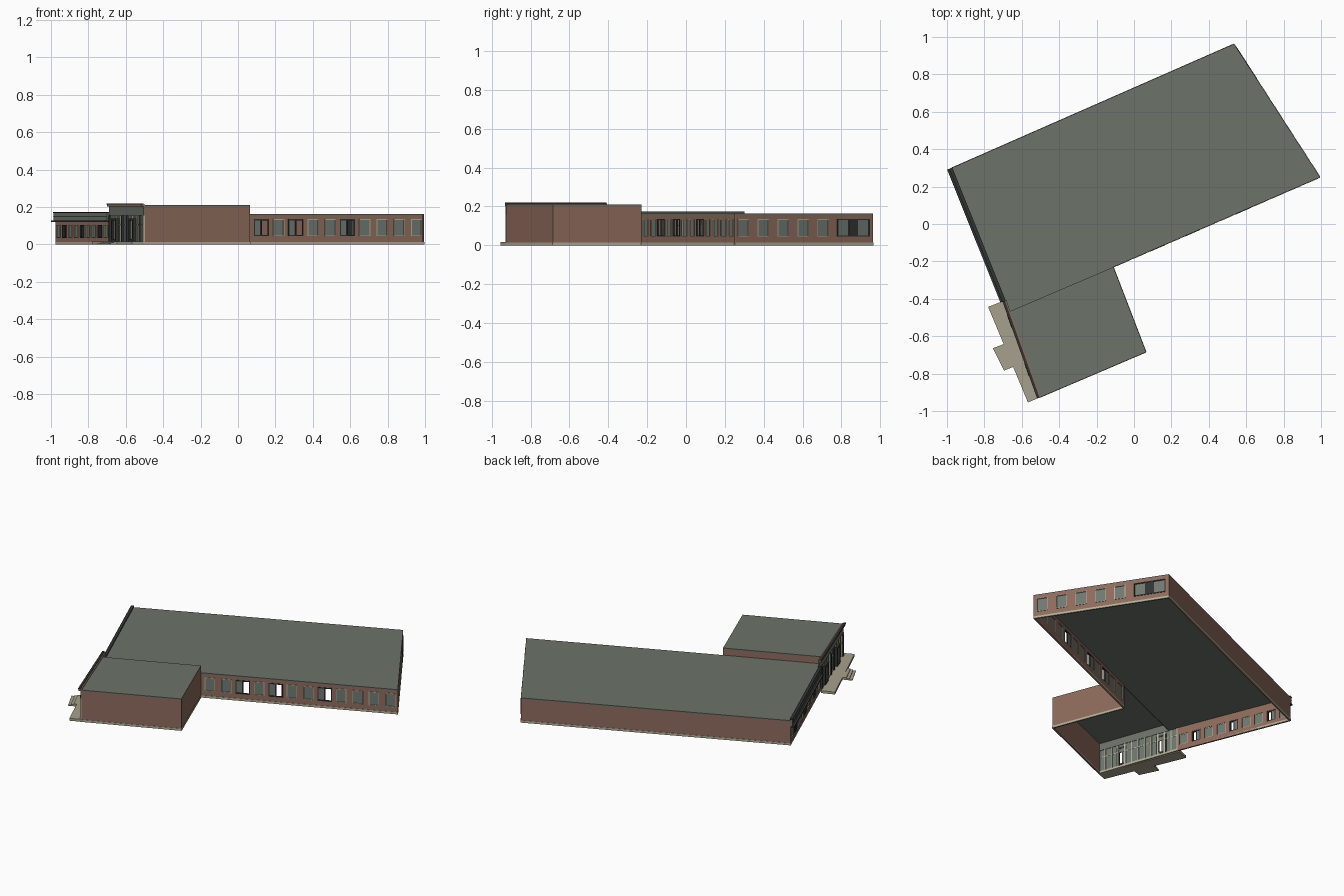
import bpy, bmesh
from mathutils import Vector

cube = bpy.data.objects.get("Cube")
if cube:
    bpy.data.objects.remove(cube, do_unlink=True)


def material(name, r, g, b):
    m = bpy.data.materials.new(name)
    m.use_nodes = True
    m.diffuse_color = (r, g, b, 1)
    m.node_tree.nodes["Principled BSDF"].inputs["Base Color"].default_value = (r, g, b, 1)
    return m


BRICK = material("brick", .27, .147, .107)
ROOF = material("roof_grey_green", .15, .17, .143)
GLASS = material("window_grey", .16, .19, .165)
CREAM = material("cream_trim", .46, .42, .31)
STONE = material("paving_stone", .39, .35, .265)
DARK = material("dark_frame", .03, .034, .031)


def prism(bm, outline, z0, z1):
    """Extrude an outline listed anticlockwise."""
    low = [bm.verts.new((x, y, z0)) for x, y in outline]
    high = [bm.verts.new((x, y, z1)) for x, y in outline]
    bm.faces.new(low[::-1])
    bm.faces.new(high)
    n = len(outline)
    for i in range(n):
        j = (i + 1) % n
        bm.faces.new((low[i], low[j], high[j], high[i]))


def finish(name, bm, mat):
    mesh = bpy.data.meshes.new(name)
    bm.to_mesh(mesh)
    bm.free()
    mesh.materials.append(mat)
    bpy.context.collection.objects.link(bpy.data.objects.new(name, mesh))


def slab(name, outline, z0, z1, mat):
    bm = bmesh.new()
    prism(bm, outline, z0, z1)
    finish(name, bm, mat)


class Run:
    """Straight stretch of wall; the outside is right of the direction p to q."""

    def __init__(self, name, p, q):
        self.name, self.p = name, Vector(p)
        span = Vector(q) - self.p
        self.length = span.length
        self.d = span.normalized()
        self.out = Vector((self.d.y, -self.d.x))
        self.parts = {}

    def block(self, part, mat, s0, s1, z0, z1, back=-.008, front=0):
        if s1 - s0 < .0005 or z1 - z0 < .0005:
            return
        bm = self.parts.setdefault(part, (bmesh.new(), mat))[0]
        prism(bm, [self.p + self.d * s + self.out * o for s, o in
                   ((s0, front), (s1, front), (s1, back), (s0, back))], z0, z1)

    def frame(self, part, mat, s0, s1, z0, z1, w, front=.003):
        self.block(part, mat, s0, s0 + w, z0, z1, -.006, front)
        self.block(part, mat, s1 - w, s1, z0, z1, -.006, front)
        self.block(part, mat, s0 + w, s1 - w, z0, z0 + w, -.006, front)
        self.block(part, mat, s0 + w, s1 - w, z1 - w, z1, -.006, front)

    def brick(self, z0, z1, windows=(), sill=0, head=0):
        """Brick wall with windows (centre, width, kind) between sill and head."""
        if not windows:
            self.block("wall", BRICK, 0, self.length, z0, z1)
            return
        self.block("wall", BRICK, 0, self.length, z0, sill)
        self.block("wall", BRICK, 0, self.length, head, z1)
        s = 0
        for c, w, kind in windows:
            a, b = c - w / 2, c + w / 2
            self.block("wall", BRICK, s, a, sill, head)
            s = b
            if kind == "plain":
                self.frame("window_frames", CREAM, a, b, sill, head, .004)
                self.block("window_panes", GLASS, a, b, sill, head, -.005, -.003)
                continue
            self.frame("dark_window_frames", DARK, a, b, sill, head, .006)
            if kind == "half_open":
                self.block("dark_window_frames", DARK, c - .003, c + .003, sill, head, -.006, .003)
                self.block("window_panes", GLASS, a, c, sill, head, -.005, -.003)
            else:
                self.block("window_panes", GLASS, a, b, sill, head, -.005, -.003)
                self.block("dark_window_frames", DARK, c - w * .14, c + w * .14, sill, head, -.006, .001)
        self.block("wall", BRICK, s, self.length, sill, head)

    def base(self):
        self.block("base", CREAM, 0, self.length, 0, .014, -.008, .002)

    def done(self):
        for part, (bm, mat) in self.parts.items():
            finish(self.name + "_" + part, bm, mat)


# Plan corners
west_back, west_mid, west_front = (-.975, .3), (-.69, -.41), (-.505, -.928)
wing_front, inner, wing_back = (.065, -.685), (-.11, -.23), (-.665, -.467)
east_front, back = (.995, .25), (.535, .963)

# Roofs
slab("main_roof", [west_back, west_mid, wing_back, inner, east_front, back], .156, .163, ROOF)
slab("wing_roof", [wing_back, west_front, wing_front, inner], .203, .21, ROOF)

# Plain brick walls
for name, p, q, z0, z1 in (("back", back, west_back, .0, .157),
                           ("wing_front", west_front, wing_front, 0, .206),
                           ("wing_side", wing_front, inner, 0, .206),
                           ("wing_upper_back", inner, wing_back, .163, .206)):
    run = Run(name, p, q)
    run.brick(z0, z1)
    if z0 == 0:
        run.base()
    run.done()

# Long front wall: regular windows, every third or so a half-open sliding pair
run = Run("long_front", inner, east_front)
step = run.length / 12
run.brick(0, .157, [((i + .55) * step, .088 if i in (2, 4, 7) else .064,
                     "half_open" if i in (2, 4, 7) else "plain") for i in range(12)], .045, .135)
run.base()
run.done()

# East end wall: five windows and one wide dark unit
run = Run("east_end", east_front, back)
L = run.length
run.brick(0, .157, [(L * (.062 + .144 * i), .07, "plain") for i in range(5)]
          + [(L * .857, L * .235, "wide")], .045, .135)
run.base()
run.done()

# West wall with sunshade and raised fascia
run = Run("west", west_back, west_mid)
L = run.length
step = L / 9
run.brick(0, .157, [((i + .5) * step, .056, "half_open" if i in (1, 4, 7) else "plain")
                    for i in range(9)], .035, .105)
run.base()
run.block("sunshade", DARK, 0, L, .12, .127, 0, .026)
run.block("fascia", ROOF, 0, L, .127, .168, 0, .012)
run.block("fascia_cap", DARK, 0, L, .168, .174, -.004, .015)
run.block("fascia_rail", DARK, 0, L, .146, .149, .012, .015)
run.done()

# Glazed entrance front
run = Run("entrance", west_mid, west_front)
L = run.length
run.base()
run.block("head_panel", ROOF, 0, L, .155, .206)
run.block("parapet", BRICK, 0, L, .203, .215, -.008, .012)
run.block("parapet_cap", DARK, 0, L, .213, .219, 0, .014)
bays = 12
w = L / bays
for i in range(bays + 1):
    s = min(max(i * w, .004), L - .004)
    run.block("mullions", CREAM, s - .004, s + .004, .014, .155, -.008, .003)
run.block("mullions", CREAM, 0, L, .105, .11, -.006, .002)
for i in range(bays):
    door = i in (2, 8)
    run.block("glazing", GLASS, i * w, (i + 1) * w, .11 if door else .014, .155, -.005, -.003)
    if door:
        run.frame("door_frames", DARK, i * w - .012, (i + 1) * w + .012, .016, .14, .012, .016)
        run.block("door_leaves", GLASS, i * w, (i + .5) * w, .016, .11, -.004, 0)
for t in (.06, .42, .56, .92):
    run.block("posts", DARK, L * t - .005, L * t + .005, .016, .155, 0, .012)
run.done()

# Paved terrace with steps
slab("terrace", [(-.78, -.443), (-.567, -.954), west_front, (-.70, -.412)], .0, .016, STONE)
outer, inside = ((-.754, -.664), (-.695, -.784)), ((-.69, -.64), (-.64, -.762))
for i, reach in enumerate((1, .72, .44)):
    a, b = (Vector(n).lerp(Vector(o), reach) for o, n in zip(outer, inside))
    slab("step_%d" % (i + 1), [a, b, inside[1], inside[0]], 0, .005 * (i + 1), STONE)
